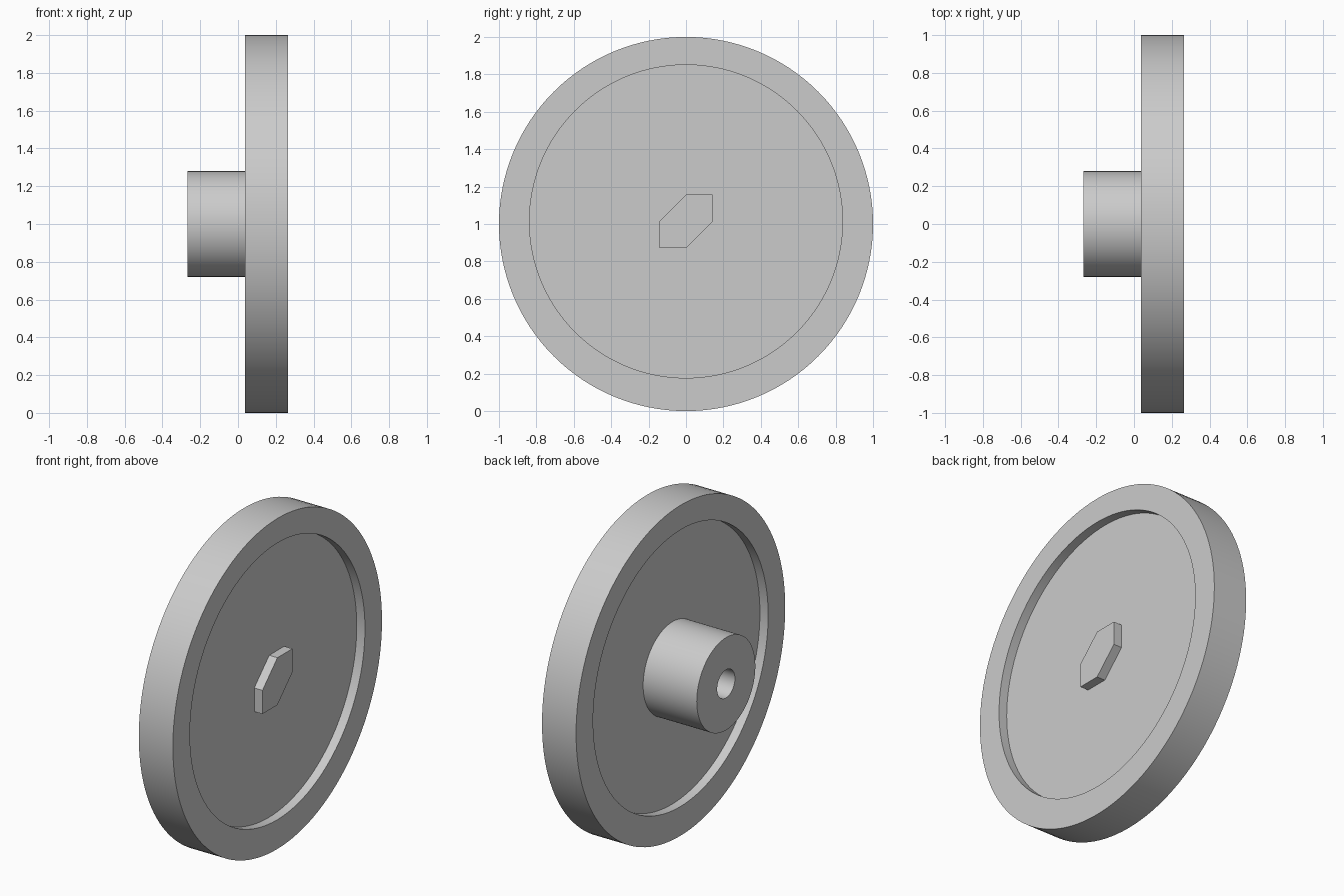
import bpy, bmesh, math

cube = bpy.data.objects.get("Cube")
if cube:
    bpy.data.objects.remove(cube, do_unlink=True)

# Single plain material
grey = bpy.data.materials.new("light_grey")
grey.use_nodes = True
colour = (0.6, 0.6, 0.6, 1)
grey.diffuse_color = colour
grey.node_tree.nodes["Principled BSDF"].inputs["Base Color"].default_value = colour

# Main dimensions
SEGMENTS = 128
AXIS_Z = 1.0
RECESS_Z = 1.014
BACK, FRONT = 0.036, 0.264
DEPTH = 0.055
HUB_END = -0.268


def circle(x, radius, z=AXIS_Z):
    """Points of a circle around the x axis."""
    steps = [2 * math.pi * i / SEGMENTS for i in range(SEGMENTS)]
    return [(x, radius * math.cos(a), z + radius * math.sin(a)) for a in steps]


def skin(name, loops, caps=True):
    """Join successive loops with quads, optionally closing both ends."""
    bm = bmesh.new()
    rings = [[bm.verts.new(p) for p in loop] for loop in loops]
    for a, b in zip(rings, rings[1:]):
        for i in range(len(a)):
            j = (i + 1) % len(a)
            bm.faces.new((a[i], a[j], b[j], b[i]))
    if caps:
        bm.faces.new(rings[0])
        bm.faces.new(rings[-1])
    bmesh.ops.recalc_face_normals(bm, faces=bm.faces)
    mesh = bpy.data.meshes.new(name)
    bm.to_mesh(mesh)
    bm.free()
    mesh.materials.append(grey)
    obj = bpy.data.objects.new(name, mesh)
    bpy.context.collection.objects.link(obj)
    bpy.ops.object.select_all(action='DESELECT')
    obj.select_set(True)
    bpy.context.view_layer.objects.active = obj
    bpy.ops.object.shade_smooth_by_angle(angle=math.radians(30))
    return obj


# Wheel disc with a shallow recess on both sides
skin("wheel_disc", [
    circle(BACK + DEPTH, 0.837, RECESS_Z),
    circle(BACK, 0.837, RECESS_Z),
    circle(BACK, 1.0),
    circle(FRONT, 1.0),
    circle(FRONT, 0.837, RECESS_Z),
    circle(FRONT - DEPTH, 0.837, RECESS_Z),
])

# Hub sleeve with a round bore, closed by the disc behind it
floor = BACK + DEPTH
skin("hub", [
    circle(floor, 0.085),
    circle(HUB_END, 0.085),
    circle(HUB_END, 0.28),
    circle(floor, 0.28),
], caps=False)

# Six-sided boss, flush with the rim
S = 0.143
outline = [(0, S), (S, S), (S, 0), (0, -S), (-S, -S), (-S, 0)]
skin("hex_boss", [[(x, y, RECESS_Z + z) for y, z in outline]
                  for x in (FRONT - DEPTH, FRONT)])
